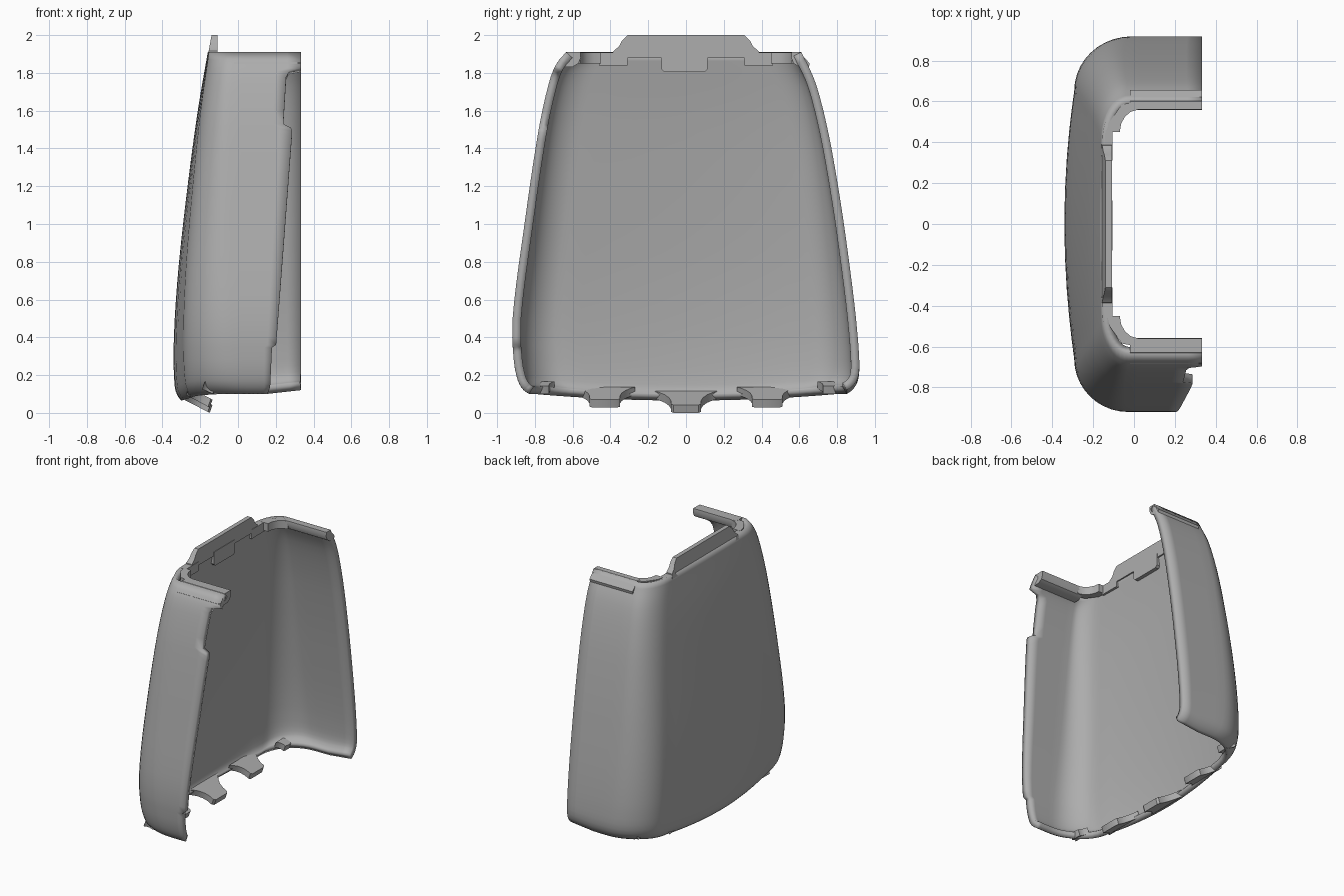
import bpy, math

if "Cube" in bpy.data.objects:
    bpy.data.objects.remove(bpy.data.objects["Cube"])

grey = bpy.data.materials.new("plain grey")
grey.diffuse_color = (0.42, 0.42, 0.42, 1)
grey.use_nodes = True
grey.node_tree.nodes["Principled BSDF"].inputs["Base Color"].default_value = grey.diffuse_color


def make(name, verts, faces, angle=35):
    me = bpy.data.meshes.new(name)
    me.from_pydata(verts, [], faces)
    me.materials.append(grey)
    ob = bpy.data.objects.new(name, me)
    bpy.context.collection.objects.link(ob)
    bpy.ops.object.select_all(action='DESELECT')
    ob.select_set(True)
    bpy.context.view_layer.objects.active = ob
    bpy.ops.object.shade_smooth_by_angle(angle=math.radians(angle))
    return ob


def prism(name, poly, place):
    """Polygon (a, b) given depth by place(a, b, k) with k = 0 and 1."""
    n = len(poly)
    verts = [place(a, b, k) for k in (0, 1) for a, b in poly]
    faces = [list(range(n))[::-1], list(range(n, 2 * n))]
    faces += [[i, (i + 1) % n, n + (i + 1) % n, n + i] for i in range(n)]
    ob = make(name, verts, faces)
    import bmesh
    bm = bmesh.new()
    bm.from_mesh(ob.data)
    bmesh.ops.recalc_face_normals(bm, faces=bm.faces)
    bm.to_mesh(ob.data)
    bm.free()
    return ob


def linear(pts, z):
    for (a, p), (b, q) in zip(pts, pts[1:]):
        if z <= b:
            return p + (q - p) * max(0, (z - a) / (b - a))
    return pts[-1][1]


def smooth(pts, z):
    """Cubic curve through (z, value) points."""
    n = len(pts)
    slope = []
    for i in range(n):
        a, b = pts[max(i - 1, 0)], pts[min(i + 1, n - 1)]
        slope.append((b[1] - a[1]) / (b[0] - a[0]))
    for i in range(n - 1):
        (a, p), (b, q) = pts[i], pts[i + 1]
        if z <= b or i == n - 2:
            h = b - a
            t = (z - a) / h
            return ((2*t**3 - 3*t*t + 1) * p + (t**3 - 2*t*t + t) * h * slope[i]
                    + (3*t*t - 2*t**3) * q + (t**3 - t*t) * h * slope[i + 1])


# Shell silhouettes by height
LEFT = [(.10, .83), (.12, .86), (.17, .89), (.28, .912), (.5, .918), (1.0, .855),
        (1.5, .78), (1.75, .725), (1.85, .685), (1.91, .635)]
RIGHT = [(.10, .85), (.12, .88), (.17, .91), (.25, .918), (.5, .9), (.9, .85),
         (1.2, .805), (1.5, .75), (1.75, .685), (1.91, .61)]
BACK = [(.10, -.30), (.12, -.318), (.16, -.334), (.3, -.341), (.5, -.335), (.8, -.312),
        (1.2, -.267), (1.6, -.213), (1.91, -.16)]
# Stepped front edge of the left wall
EDGE = [(.10, .155), (.13, .17), (.345, .18), (.36, .202), (1.49, .287), (1.51, .28),
        (1.53, .24), (1.78, .255), (1.81, .27), (1.825, .333), (1.91, .333)]

heights = [.10, .11, .12, .135, .15, .17, .2, .24, .28, .32, .345, .36, .4]
heights += [.5 + .09 * i for i in range(11)]
heights += [1.45, 1.49, 1.51, 1.53, 1.6, 1.68, 1.74, 1.78, 1.81, 1.825, 1.84, 1.87, 1.91]


def section(z):
    f = max(0, min(1, (z - .1) / 1.81))
    rx, ry = .29 - .16 * f, .27 - .06 * f
    bow = .05 * (1 - f) + .005
    xb = smooth(BACK, z)

    def half(w, xe):
        yc = w - ry
        xs = xb + bow
        arm = [(xe + (xs + rx - xe) * i / 5, w) for i in range(5)]
        corner = [(xs + rx - rx * math.sin(t), yc + ry * math.cos(t))
                  for t in (math.pi / 2 * i / 10 for i in range(11))]
        back = [(xs - bow * (1 - g * g), yc * g) for g in (.85, .7, .5, .25)]
        return arm + corner + back

    lo = half(smooth(LEFT, z), linear(EDGE, z))
    hi = half(smooth(RIGHT, z), .333)
    return [(x, -y) for x, y in lo] + [(xb, 0)] + hi[::-1]


verts = []
for z in heights:
    fade = max(0, 1 - (z - .1) / .3)
    for x, y in section(z):
        drop = -.035 * max(0, 1 - (y / .8) ** 2)
        lift = .02 * max(0, (x - .15) / .18)
        verts.append((x, y, z + (drop + lift) * fade))
n = len(verts) // len(heights)
faces = [[r*n + c, r*n + n + c, r*n + n + c + 1, r*n + c + 1]
         for r in range(len(heights) - 1) for c in range(n - 1)]
shell = make("shell", verts, faces)
thick = shell.modifiers.new("wall thickness", 'SOLIDIFY')
thick.thickness = .045
thick.offset = -1

# Raised tab on the top edge of the back wall
prism("top_tab", [(-.39, 1.88), (.39, 1.88), (.385, 1.915), (.355, 1.94), (.34, 1.97), (.31, 2),
                  (-.31, 2), (-.34, 1.97), (-.355, 1.94), (-.385, 1.915)],
      lambda y, z, k: (-.108 if k else -.158 + .18 * (z - 1.9), y, z))

# Latch plate on the inside of the back wall
prism("latch_plate", [(-.13, 1.91), (-.13, 1.82), (-.115, 1.805), (.1, 1.805), (.115, 1.82),
                      (.115, 1.91)],
      lambda y, z, k: (-.105 if k else -.15, y, z))

for s, side in ((-1, "left"), (1, "right")):
    # Thick rounded rail along the top of each side wall
    out = .63 if s < 0 else .60
    prism(side + "_top_rail", [(out, 1.91), (.56, 1.91), (.557, 1.88), (.57, 1.85), (.6, 1.832),
                               (out + .05, 1.83), (out + .055, 1.85)],
          lambda y, z, k: (.333 if k else -.02, s * y, z))
    # Rim filling the top corner
    prism(side + "_corner_rim", [(-.13, .45), (-.07, .45), (-.063, .49), (-.045, .525),
                                 (-.015, .55), (.02, .56), (.02, .6), (-.06, .585), (-.12, .5)],
          lambda x, y, k: (x, s * y, 1.909 if k else 1.85))
    # Small bracket beside the corner
    prism(side + "_bracket", [(.31, 1.84), (.46, 1.84), (.46, 1.908), (.31, 1.908)],
          lambda y, z, k: (-.105 if k else -.15, s * y, z))


# Flared hooks along the bottom edge: centre, root and tip (x, z), widths
def hook(name, yc, root, tip, wide, narrow):
    prof = [(0, 1), (.12, .68), (.28, .36), (.48, .12), (.7, 0), (.93, 0)]
    side = [(narrow + (wide - narrow) * g, d) for d, g in prof] + [(narrow - .015, 1)]
    poly = side + [(-y, d) for y, d in side[::-1]]
    prism(name, poly, lambda y, d, k: (root[0] + (tip[0] - root[0]) * d + .015 * k, yc + y,
                                       root[1] + (tip[1] - root[1]) * d + .042 * k))


hook("center_hook", 0, (-.295, .075), (-.15, 0), .17, .08)
for s, side in ((-1, "left"), (1, "right")):
    hook(side + "_hook", s * .43, (-.275, .095), (-.15, .028), .16, .08)
    hook(side + "_corner_hook", s * .765, (-.19, .125), (-.13, .1), .07, .04)
